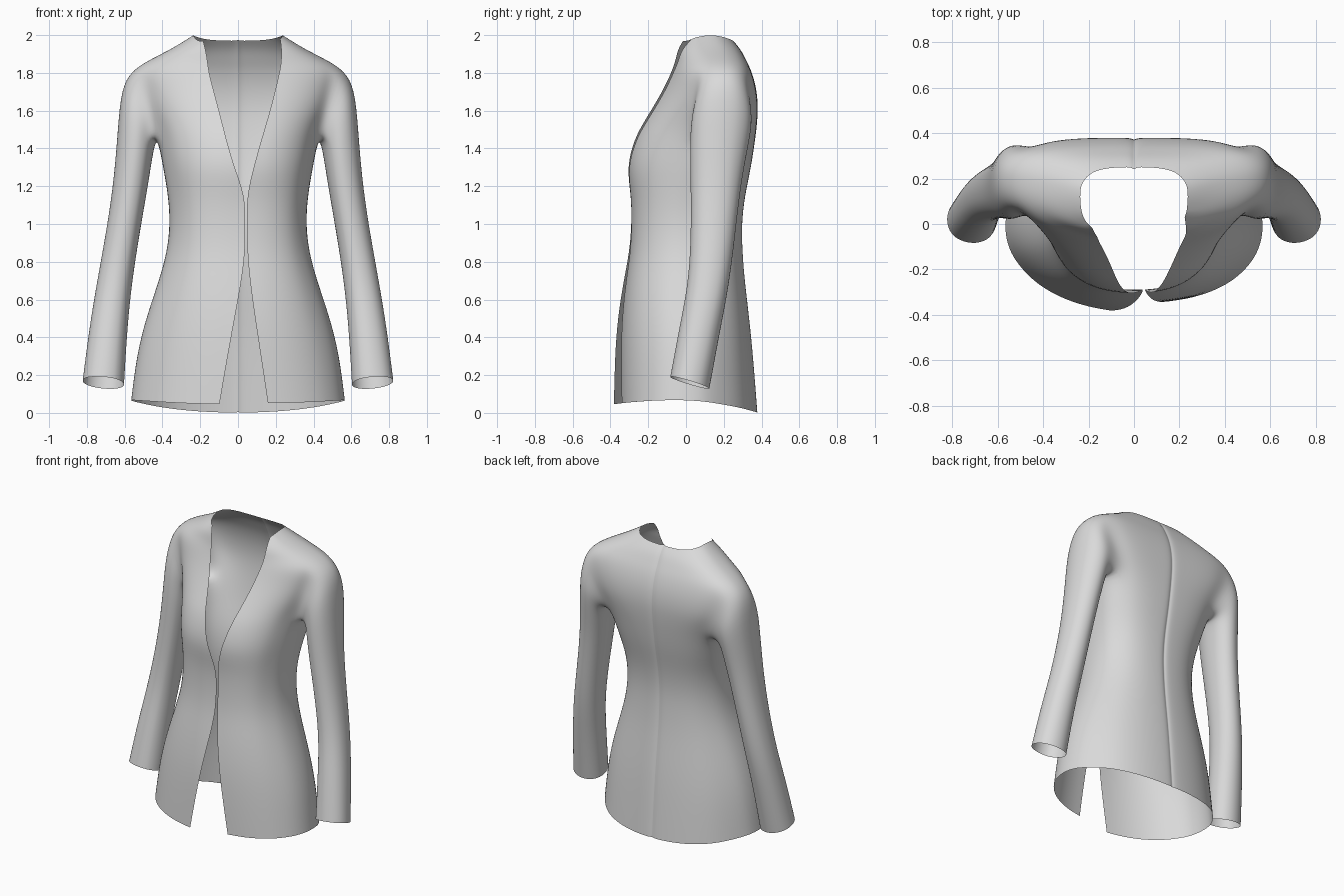
import bpy, bmesh
from math import atan2, cos, sin

if "Cube" in bpy.data.objects:
    bpy.data.objects.remove(bpy.data.objects["Cube"], do_unlink=True)

cloth = bpy.data.materials.new("light grey cloth")
cloth.use_nodes = True
grey = (0.7, 0.7, 0.7, 1)
cloth.diffuse_color = grey
cloth.node_tree.nodes["Principled BSDF"].inputs["Base Color"].default_value = grey

# Body sections: height, half width, front y, centre y, back y, front and back squareness
SECTIONS = [
    (0.06, .568, -.387, -.02, .38, 2, 2.2), (0.30, .54, -.378, -.01, .357, 2, 2.2),
    (0.50, .49, -.362, 0, .337, 2.1, 2.2), (0.70, .42, -.33, .01, .312, 2.3, 2.3),
    (0.85, .377, -.30, .02, .30, 2.4, 2.4), (1.00, .36, -.288, .03, .295, 2.5, 2.5),
    (1.15, .37, -.29, .05, .312, 2.5, 2.6), (1.30, .397, -.315, .10, .345, 2.4, 2.8),
    (1.45, .425, -.275, .16, .367, 2.3, 3), (1.53, .455, -.233, .18, .376, 2.2, 3.4),
    (1.62, .50, -.18, .19, .382, 2.1, 4), (1.72, .542, -.125, .19, .373, 2, 4),
    (1.81, .565, -.085, .19, .347, 2, 4), (1.865, .48, -.07, .18, .32, 2, 3.5),
    (1.925, .355, -.06, .16, .29, 2.4, 3), (1.97, .237, -.05, .13, .25, 3, 3),
]
# Front opening edges: height, right x, left x
OPENING = [(0.05, -.10, .16), (0.6, 0, .075), (0.8, .038, .05), (1.15, .038, .046),
           (1.2, .01, .055), (1.4, -.05, .11), (1.6, -.10, .17), (1.8, -.155, .22),
           (1.9, -.165, .235), (1.97, -.185, .223)]
# Sleeve rings: outer x, z, inner x, z, front y, back y
SLEEVE = [(.618, 1.72, .44, 1.42, .025, .357), (.636, 1.5, .456, 1.33, .018, .33),
          (.655, 1.25, .478, 1.19, .022, .293), (.69, 1.0, .515, .98, .025, .266),
          (.745, .7, .56, .7, .015, .232), (.787, .45, .585, .45, -.033, .18),
          (.822, .17, .602, .15, -.085, .125)]
EASE = 1.025                         # allowance for smoothing of round sleeves
FRONT, SIDE, BACK = 6, 4, 5          # columns per region
HOLE_LOW, HOLE_HIGH = 8, 12          # rows bounding the armhole


def opening(z):
    """Interpolate the two front edges at a height."""
    for (z0, r0, l0), (z1, r1, l1) in zip(OPENING, OPENING[1:]):
        if z <= z1:
            t = max(0, (z - z0) / (z1 - z0))
            return r0 + (r1 - r0) * t, l0 + (l1 - l0) * t
    return OPENING[-1][1:]


def arc(value, p):
    return max(0, 1 - abs(value) ** p) ** (1 / p)


def section(z, w, yf, c, yb, q, p):
    """Points from the right front edge, round the back, to the left front edge."""
    right, left = opening(z)
    y_front = c - min(.14, .4 * (c - yf))
    y_back = c + min(.145, .75 * (yb - c))
    x_front = w * arc((c - y_front) / (c - yf), q)
    x_back = w * arc((y_back - c) / (yb - c), p)

    def front(edge, sign):
        pts = []
        for i in range(FRONT):
            x = edge + (sign * x_front - edge) * i / FRONT
            inset = .035 * max(0, 1 - z) * (1 - i / FRONT) if sign > 0 else 0
            pts.append((x, c - (c - yf) * arc(x / w, q) + inset))
        return pts

    def side(sign):
        pts = []
        for i in range(SIDE):
            y = y_front + (y_back - y_front) * i / SIDE
            x = w * (arc((c - y) / (c - yf), q) if y < c else arc((y - c) / (yb - c), p))
            pts.append((sign * x, y))
        return pts

    def back(sign):
        xs = [x_back * (1 - i / BACK) for i in range(BACK)] + [.012]
        return [(sign * x, c + (yb - c) * arc(x / w, p)) for x in xs]

    halves = [front(e, s) + side(s) + back(s) for e, s in ((right, -1), (left, 1))]
    seam = [(0, yb - .012)]
    return halves[0] + seam + halves[1][::-1]


def row_height(row, z, y):
    if row == 0:                                   # hem dips at the back
        return .068 - (.36 if y > -.05 else .2) * (y + .05) ** 2
    if row == len(SECTIONS) - 1:                   # neckline peaks at the shoulders
        return z + .03 * max(0, 1 - ((y - .13) / .12) ** 2)
    return z


bm = bmesh.new()
grid = []
for row, sec in enumerate(SECTIONS):
    grid.append([bm.verts.new((x, y, row_height(row, sec[0], y)))
                 for x, y in section(*sec)])
columns = len(grid[0])
holes = [(FRONT, FRONT + SIDE), (columns - 1 - FRONT - SIDE, columns - 1 - FRONT)]

# Body panels, leaving both armholes open
for r in range(len(grid) - 1):
    for k in range(columns - 1):
        if HOLE_LOW <= r < HOLE_HIGH and any(a <= k < b for a, b in holes):
            continue
        bm.faces.new((grid[r][k], grid[r][k + 1], grid[r + 1][k + 1], grid[r + 1][k]))

# Sleeves grown from the armhole loops
for (a, b), sign in zip(holes, (-1, 1)):
    loop = [grid[HOLE_LOW][k] for k in range(a, b)]
    loop += [grid[r][b] for r in range(HOLE_LOW, HOLE_HIGH)]
    loop += [grid[HOLE_HIGH][k] for k in range(b, a, -1)]
    loop += [grid[r][a] for r in range(HOLE_HIGH, HOLE_LOW, -1)]
    mid_y = sum(v.co.y for v in loop) / len(loop)
    mid_z = sum(v.co.z for v in loop) / len(loop)
    angles = [atan2((v.co.y - mid_y) * 1.3, v.co.z - mid_z) for v in loop]
    previous = loop
    for n, (ox, oz, ix, iz, yf, yb) in enumerate(SLEEVE):
        tilt = -.3 * max(0, n - 3) / 3
        ring = []
        for t in angles:
            across, dy = EASE * cos(t) / 2, EASE * (yb - yf) / 2 * sin(t)
            x = (ox + ix) / 2 + (ox - ix) * across
            z = (oz + iz) / 2 + (oz - iz) * across + tilt * dy
            ring.append(bm.verts.new((sign * x, (yf + yb) / 2 + dy, z)))
        for i in range(len(ring)):
            j = (i + 1) % len(ring)
            bm.faces.new((previous[i], previous[j], ring[j], ring[i]))
        previous = ring

bmesh.ops.delete(bm, geom=[v for v in bm.verts if not v.link_faces], context='VERTS')
bmesh.ops.recalc_face_normals(bm, faces=bm.faces)
for f in bm.faces:
    f.smooth = True

mesh = bpy.data.meshes.new("jacket")
bm.to_mesh(mesh)
bm.free()
mesh.materials.append(cloth)
jacket = bpy.data.objects.new("jacket", mesh)
bpy.context.collection.objects.link(jacket)

# Soft cloth surface
smooth = jacket.modifiers.new("smooth cloth", 'SUBSURF')
smooth.levels = smooth.render_levels = 2
smooth.boundary_smooth = 'PRESERVE_CORNERS'
